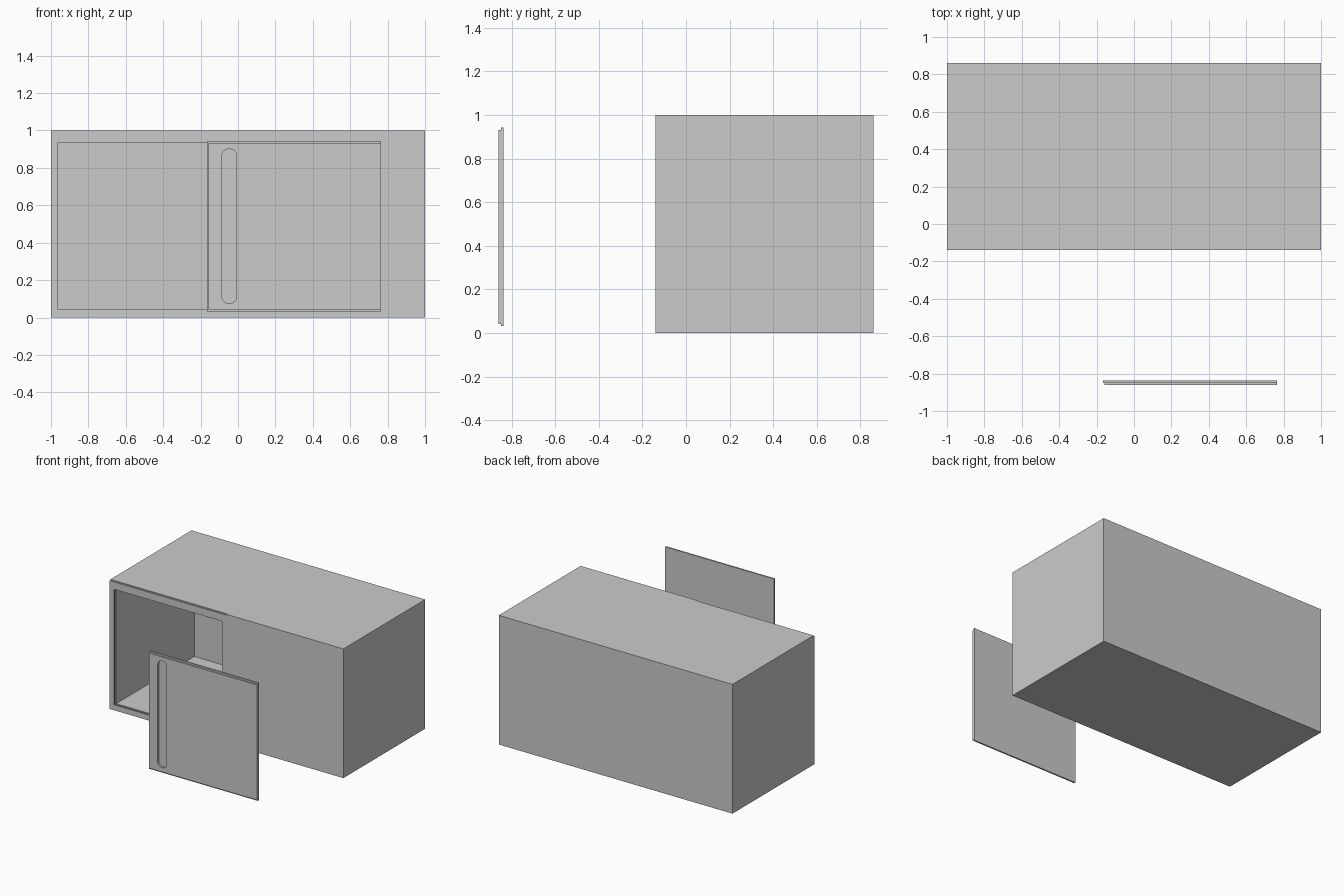
import bpy, bmesh, math

if "Cube" in bpy.data.objects:
    bpy.data.objects.remove(bpy.data.objects["Cube"])


def prism(name, outline, y0, y1):
    """Extrude an (x, z) outline from y0 back to y1."""
    bm = bmesh.new()
    face = bm.faces.new([bm.verts.new((x, y0, z)) for x, z in outline])
    ext = bmesh.ops.extrude_face_region(bm, geom=[face])["geom"]
    verts = [v for v in ext if isinstance(v, bmesh.types.BMVert)]
    bmesh.ops.translate(bm, verts=verts, vec=(0, y1 - y0, 0))
    bmesh.ops.recalc_face_normals(bm, faces=bm.faces)
    mesh = bpy.data.meshes.new(name)
    bm.to_mesh(mesh)
    bm.free()
    ob = bpy.data.objects.new(name, mesh)
    bpy.context.collection.objects.link(ob)
    return ob


def box(name, x0, x1, y0, y1, z0, z1):
    return prism(name, [(x0, z0), (x1, z0), (x1, z1), (x0, z1)], y0, y1)


def rounded(x0, x1, z0, z1, r, n=6):
    pts = []
    corners = [(x1 - r, z1 - r), (x0 + r, z1 - r), (x0 + r, z0 + r), (x1 - r, z0 + r)]
    for i, (cx, cz) in enumerate(corners):
        for k in range(n + 1):
            a = math.pi / 2 * (i + k / n)
            pts.append((cx + r * math.cos(a), cz + r * math.sin(a)))
    return pts


def boolean(target, other, operation="DIFFERENCE"):
    mod = target.modifiers.new(other.name, "BOOLEAN")
    mod.operation, mod.solver, mod.object = operation, "EXACT", other
    bpy.context.view_layer.objects.active = target
    bpy.ops.object.modifier_apply(modifier=mod.name)
    bpy.data.objects.remove(other)


# Cabinet: hollow left half, solid right half
cabinet = box("cabinet", -1, 1, -0.14, 0.86, 0, 1)
boolean(cabinet, box("cavity", -0.962, -0.04, -0.2, 0.84, 0.042, 0.936))
# Groove around the opening that holds the door's tongue
boolean(cabinet, box("groove", -0.968, -0.035, -0.13, -0.115, 0.034, 0.944))
# Thin step along the top front edge of the left half
boolean(cabinet, box("edge_step", -1.1, 0, -0.2, -0.132, 0.992, 1.1))

# Detached door: front panel with a slightly larger tongue behind
door = box("door", -0.158, 0.765, -0.86, -0.846, 0.042, 0.932)
boolean(door, box("tongue", -0.165, 0.765, -0.85, -0.838, 0.032, 0.944), "UNION")
# Long rounded finger pull
boolean(door, prism("finger_pull", rounded(-0.085, -0.008, 0.077, 0.9, 0.032), -0.9, -0.846))
